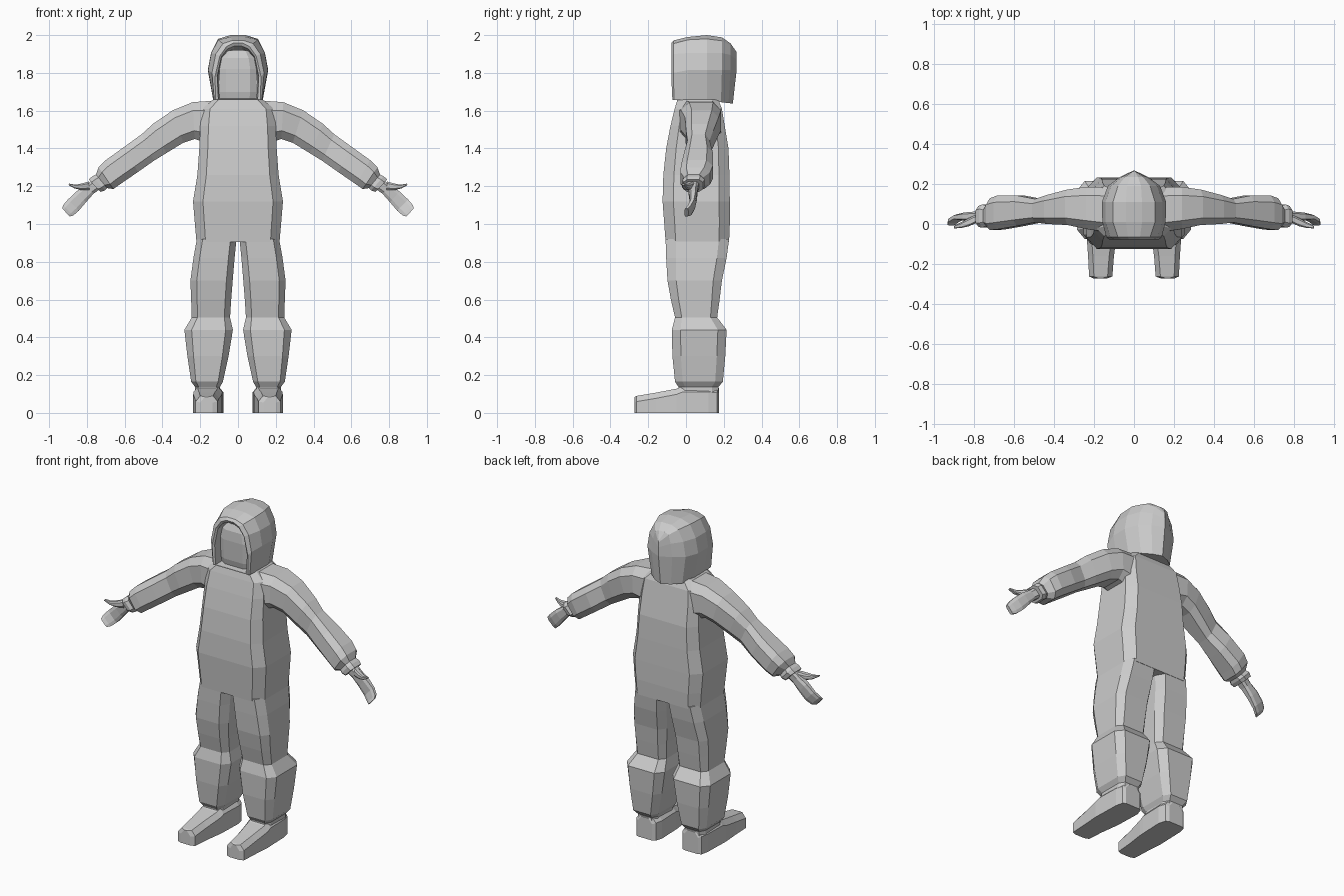
import bpy, bmesh
from mathutils import Vector as V

grey = bpy.data.materials.new("suit grey")
grey.diffuse_color = (0.6, 0.6, 0.6, 1)


def loft(name, rings, mirror=False):
    """Skin a list of equal-sized closed rings, cap the ends."""
    bm = bmesh.new()
    rows = [[bm.verts.new(p) for p in r] for r in rings]
    n = len(rows[0])
    for a, b in zip(rows, rows[1:]):
        for i in range(n):
            j = (i + 1) % n
            bm.faces.new((a[i], a[j], b[j], b[i]))
    bm.faces.new(rows[0])
    bm.faces.new(rows[-1])
    bmesh.ops.remove_doubles(bm, verts=bm.verts, dist=0.0005)
    bmesh.ops.recalc_face_normals(bm, faces=bm.faces)
    me = bpy.data.meshes.new(name)
    bm.to_mesh(me)
    bm.free()
    me.materials.append(grey)
    ob = bpy.data.objects.new(name, me)
    bpy.context.collection.objects.link(ob)
    if mirror:
        ob.modifiers.new("Mirror", 'MIRROR').use_mirror_merge = False
    return ob


def octagon(c, u, v, cu=0.3, cv=0.3):
    """Rectangle with cut corners around c, half axes u and v."""
    a, b = 1 - cu, 1 - cv
    pts = [(1, -b), (1, b), (a, 1), (-a, 1), (-1, b), (-1, -b), (-a, -1), (a, -1)]
    return [c + u * s + v * t for s, t in pts]


def level(z, x0, x1, y0, y1, cu=0.22, cv=0.32):
    return octagon(V(((x0 + x1) / 2, (y0 + y1) / 2, z)),
                   V(((x1 - x0) / 2, 0, 0)), V((0, (y1 - y0) / 2, 0)), cu, cv)


def limb(xt, zt, xb, zb, y0, y1, cu=0.45, cv=0.4):
    """Slanted ring from its top and bottom point and its depth range."""
    return octagon(V(((xt + xb) / 2, (y0 + y1) / 2, (zt + zb) / 2)),
                   V((xt - xb, 0, zt - zb)) / 2, V((0, (y1 - y0) / 2, 0)), cu, cv)


# Torso
loft("torso", [level(z, -w, w, y0, y1) for z, w, y0, y1 in [
    (0.905, 0.22, -0.108, 0.228), (1.0, 0.228, -0.115, 0.232),
    (1.12, 0.238, -0.124, 0.232), (1.26, 0.215, -0.12, 0.23),
    (1.40, 0.205, -0.105, 0.225), (1.52, 0.20, -0.082, 0.205),
    (1.61, 0.19, -0.06, 0.19), (1.66, 0.13, -0.045, 0.17)]])

# Legs with flared gaiters
loft("leg", [level(z, *r, 0.3, 0.32) for z, *r in [
    (0.92, 0.008, 0.218, -0.108, 0.228), (0.82, 0.018, 0.236, -0.105, 0.215),
    (0.70, 0.028, 0.252, -0.098, 0.19), (0.60, 0.036, 0.248, -0.08, 0.178),
    (0.505, 0.042, 0.245, -0.058, 0.165), (0.44, 0.027, 0.284, -0.075, 0.215),
    (0.30, 0.05, 0.268, -0.072, 0.208), (0.165, 0.08, 0.248, -0.058, 0.195),
    (0.138, 0.095, 0.228, -0.04, 0.172), (0.09, 0.095, 0.228, -0.04, 0.17)]], True)


# Boots, skinned from toe to heel
def boot_ring(y, x0, x1, top):
    e = 0.012
    return [(x0, y, 0), (x1, y, 0), (x1, y, top - 0.03), (x1 - 2 * e, y, top),
            (x0 + 2 * e, y, top), (x0, y, top - 0.03)]


loft("boot", [boot_ring(*r) for r in [
    (-0.272, 0.135, 0.2, 0.085), (-0.262, 0.108, 0.224, 0.09), (-0.16, 0.1, 0.229, 0.107),
    (-0.05, 0.085, 0.237, 0.128), (-0.02, 0.083, 0.236, 0.14), (0.12, 0.078, 0.232, 0.14),
    (0.165, 0.09, 0.222, 0.138), (0.175, 0.11, 0.205, 0.13)]], True)

# Sleeves with elbow pinch and cuff
loft("arm", [limb(*r) for r in [
    (0.10, 1.655, 0.13, 1.42, -0.045, 0.185), (0.24, 1.645, 0.23, 1.45, -0.025, 0.185),
    (0.345, 1.602, 0.29, 1.43, -0.005, 0.172), (0.45, 1.53, 0.38, 1.375, 0.0, 0.145),
    (0.51, 1.475, 0.445, 1.335, 0.008, 0.125), (0.60, 1.41, 0.53, 1.275, -0.01, 0.142),
    (0.70, 1.338, 0.625, 1.21, -0.027, 0.142), (0.738, 1.30, 0.66, 1.185, -0.03, 0.128),
    (0.752, 1.262, 0.692, 1.19, -0.01, 0.09), (0.772, 1.252, 0.705, 1.178, -0.018, 0.098),
    (0.79, 1.235, 0.728, 1.17, -0.015, 0.09)]], True)

# Mitten-like hand and thumb
loft("hand", [limb(*r) for r in [
    (0.77, 1.235, 0.73, 1.185, 0.005, 0.07), (0.805, 1.205, 0.765, 1.16, 0.012, 0.062),
    (0.855, 1.172, 0.805, 1.115, 0.018, 0.058), (0.90, 1.13, 0.843, 1.07, 0.02, 0.048),
    (0.926, 1.10, 0.872, 1.045, 0.005, 0.032), (0.93, 1.082, 0.892, 1.04, -0.008, 0.012)]], True)
loft("thumb", [limb(*r) for r in [
    (0.79, 1.225, 0.785, 1.18, 0.005, 0.045), (0.825, 1.215, 0.83, 1.18, -0.012, 0.028),
    (0.86, 1.208, 0.865, 1.188, -0.02, 0.008), (0.895, 1.214, 0.897, 1.206, -0.022, -0.008)]], True)


# Hood: arches from the recessed opening, over the rim, to the back ridge
def arch(y, ybot, pts):
    right = [(x, ybot if i == 0 else y, z) for i, (x, z) in enumerate(pts)]
    return right + [(-x, yy, z) for x, yy, z in reversed(right)]


loft("hood", [arch(*r) for r in [
    (-0.02, -0.02, [(0.098, 1.665), (0.104, 1.78), (0.085, 1.88), (0.055, 1.915), (0.02, 1.925)]),
    (-0.07, -0.07, [(0.104, 1.66), (0.11, 1.78), (0.088, 1.885), (0.055, 1.927), (0.02, 1.942)]),
    (-0.078, -0.072, [(0.118, 1.657), (0.122, 1.78), (0.096, 1.89), (0.06, 1.94), (0.025, 1.957)]),
    (-0.066, -0.064, [(0.126, 1.656), (0.138, 1.80), (0.118, 1.90), (0.08, 1.955), (0.03, 1.972)]),
    (0.01, 0.01, [(0.13, 1.655), (0.158, 1.815), (0.142, 1.905), (0.105, 1.975), (0.04, 1.99)]),
    (0.11, 0.11, [(0.13, 1.65), (0.16, 1.815), (0.143, 1.905), (0.105, 1.98), (0.04, 2.0)]),
    (0.19, 0.185, [(0.105, 1.645), (0.13, 1.815), (0.115, 1.905), (0.08, 1.97), (0.035, 1.988)]),
    (0.235, 0.225, [(0.055, 1.64), (0.07, 1.815), (0.06, 1.895), (0.045, 1.945), (0.02, 1.957)]),
    (0.268, 0.248, [(0, 1.638), (0, 1.815), (0, 1.87), (0, 1.90), (0, 1.91)])]])

# Plain face inside the opening
loft("face", [level(z, -w, w, y0, 0.08, 0.35, 0.3) for z, w, y0 in [
    (1.64, 0.092, -0.03), (1.70, 0.098, -0.045), (1.82, 0.099, -0.05),
    (1.88, 0.086, -0.046), (1.918, 0.06, -0.03)]])
